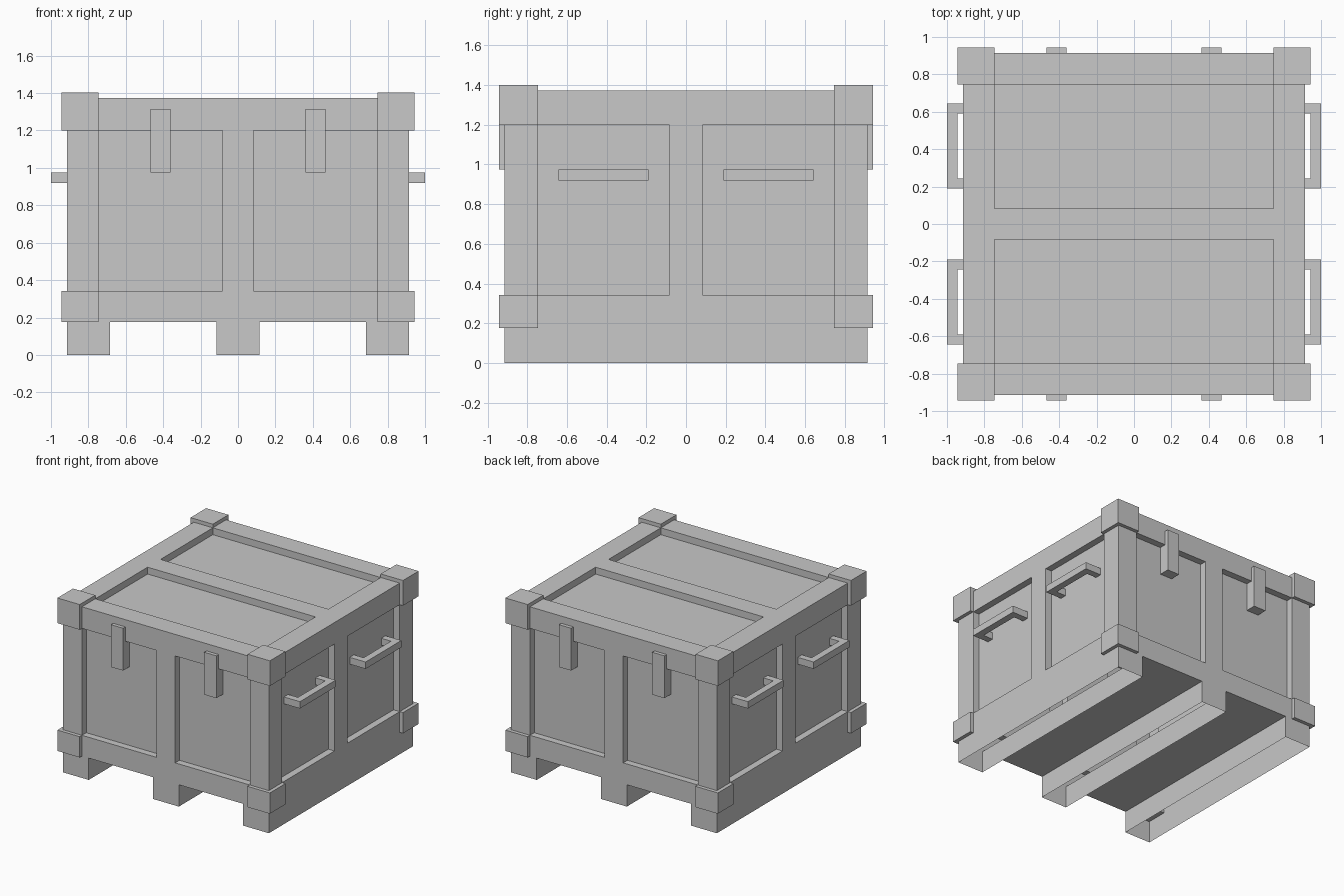
import bpy
import bmesh
from mathutils import Vector

default = bpy.data.objects.get("Cube")
if default:
    bpy.data.objects.remove(default, do_unlink=True)

# Main dimensions
HALF = 0.914       # half width of the body
POST = 0.745       # inner edge of the corner posts
RAIL = 0.082       # half width of the centre rails
CAP = 0.943        # outer face of the corner caps
FLOOR, TOP = 0.175, 1.373
PANEL_LOW, PANEL_HIGH = 0.342, 1.2
RUNNER_IN, RUNNER_MID = 0.685, 0.115
RECESS = 0.055

grey = bpy.data.materials.new("plain_grey")
grey.use_nodes = True
grey.diffuse_color = (0.58, 0.58, 0.58, 1)
grey.node_tree.nodes["Principled BSDF"].inputs["Base Color"].default_value = grey.diffuse_color


def finish(name, bm):
    mesh = bpy.data.meshes.new(name)
    bm.to_mesh(mesh)
    bm.free()
    mesh.materials.append(grey)
    obj = bpy.data.objects.new(name, mesh)
    bpy.context.collection.objects.link(obj)
    return obj


def add_box(bm, low, high):
    low, high = Vector(low), Vector(high)
    verts = bmesh.ops.create_cube(bm, size=1)["verts"]
    for v in verts:
        v.co = (low + high) / 2 + v.co * (high - low)


def mirrored_box(bm, low, high, sx, sy):
    a = (low[0] * sx, low[1] * sy, low[2])
    b = (high[0] * sx, high[1] * sy, high[2])
    add_box(bm, [min(p) for p in zip(a, b)], [max(p) for p in zip(a, b)])


def push(bm, faces, offset):
    """Extrude faces by an offset, leaving no face behind at the start."""
    new = bmesh.ops.extrude_face_region(bm, geom=faces)["geom"]
    bmesh.ops.translate(bm, vec=offset, verts=[g for g in new if isinstance(g, bmesh.types.BMVert)])
    bmesh.ops.delete(bm, geom=[f for f in faces if f.is_valid], context='FACES')
    bm.normal_update()
    return [g for g in new if isinstance(g, bmesh.types.BMFace)]


# Crate body: a box cut along the post, rail and runner lines
bm = bmesh.new()
add_box(bm, (-HALF, -HALF, FLOOR), (HALF, HALF, TOP))
cuts = [(2, PANEL_LOW), (2, PANEL_HIGH)]
for s in (-1, 1):
    cuts += [(0, s * c) for c in (RAIL, RUNNER_MID, RUNNER_IN, POST)]
    cuts += [(1, s * c) for c in (RAIL, POST)]
for axis, value in cuts:
    normal = Vector((0, 0, 0))
    normal[axis] = 1
    bmesh.ops.bisect_plane(bm, geom=bm.verts[:] + bm.edges[:] + bm.faces[:],
                           plane_co=normal * value, plane_no=normal)
bm.normal_update()


# Recessed panels, two on each side and on the lid
def in_panel(f, n):
    c = f.calc_center_median()
    if f.normal.dot(n) < 0.9:
        return False
    if n.z:
        return abs(c.x) < POST and RAIL < abs(c.y) < POST
    along = abs(c.y if n.x else c.x)
    return RAIL < along < POST and PANEL_LOW < c.z < PANEL_HIGH


for n in ((1, 0, 0), (-1, 0, 0), (0, 1, 0), (0, -1, 0), (0, 0, 1)):
    n = Vector(n)
    push(bm, [f for f in bm.faces if in_panel(f, n)], -n * RECESS)

# Three hollow runners, open underneath
runners = []
for f in bm.faces:
    c = f.calc_center_median()
    if c.z < FLOOR + 0.01 and (abs(c.x) < RUNNER_MID or abs(c.x) > RUNNER_IN):
        runners.append(f)
soles = push(bm, runners, Vector((0, 0, -FLOOR)))
bmesh.ops.delete(bm, geom=soles, context='FACES')
finish("crate_body", bm)

# Corner caps, latches and handles, repeated in all four quadrants
caps, latches, handles = bmesh.new(), bmesh.new(), bmesh.new()
INNER = HALF - RECESS
for sx in (-1, 1):
    for sy in (-1, 1):
        mirrored_box(caps, (POST, POST, PANEL_HIGH), (CAP, CAP, 1.402), sx, sy)
        mirrored_box(caps, (POST, POST, FLOOR), (CAP, CAP, PANEL_LOW), sx, sy)
        mirrored_box(latches, (0.36, INNER, 0.975), (0.468, CAP, 1.315), sx, sy)
        # Each handle is a grip bar on two arms
        z0, z1 = 0.92, 0.975
        mirrored_box(handles, (0.945, 0.19, z0), (1, 0.643, z1), sx, sy)
        for y in (0.19, 0.59):
            mirrored_box(handles, (INNER, y, z0), (0.945, y + 0.053, z1), sx, sy)
finish("corner_caps", caps)
finish("latches", latches)
finish("carry_handles", handles)
